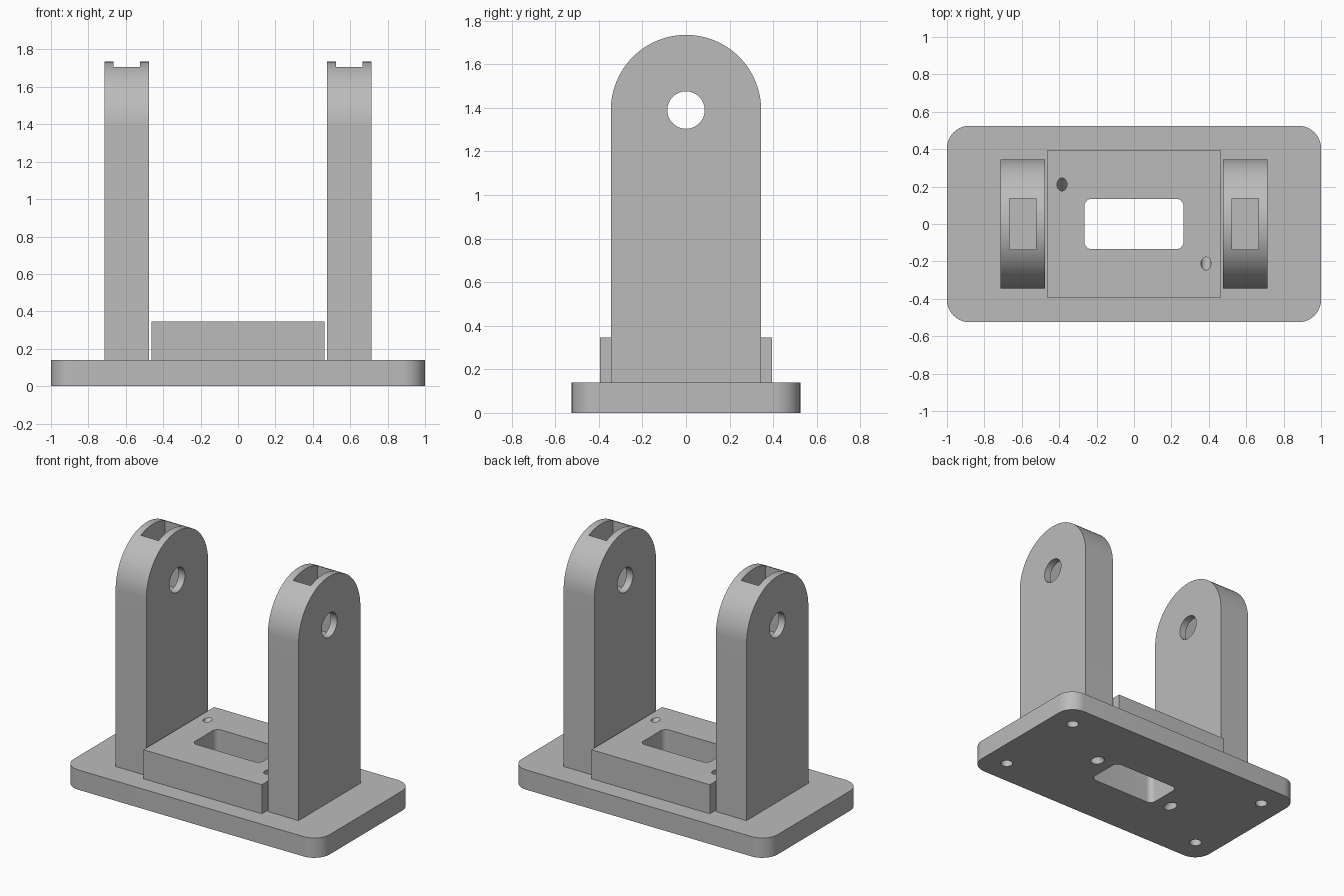
import bpy, bmesh, math
from mathutils import Matrix, Vector

cube = bpy.data.objects.get("Cube")
if cube:
    bpy.data.objects.remove(cube, do_unlink=True)

GREY = (0.5, 0.5, 0.5, 1.0)
grey = bpy.data.materials.new("plain grey")
grey.use_nodes = True
grey.diffuse_color = GREY
grey.node_tree.nodes["Principled BSDF"].inputs["Base Color"].default_value = GREY


def prism(name, outline, depth, matrix=Matrix()):
    """Extrude a closed 2D outline along local z, then place it."""
    bm = bmesh.new()
    face = bm.faces.new([bm.verts.new((x, y, 0)) for x, y in outline])
    out = bmesh.ops.extrude_face_region(bm, geom=[face])
    verts = [v for v in out["geom"] if isinstance(v, bmesh.types.BMVert)]
    bmesh.ops.translate(bm, verts=verts, vec=(0, 0, depth))
    bmesh.ops.recalc_face_normals(bm, faces=bm.faces)
    bm.transform(matrix)
    mesh = bpy.data.meshes.new(name)
    bm.to_mesh(mesh)
    bm.free()
    mesh.materials.append(grey)
    obj = bpy.data.objects.new(name, mesh)
    bpy.context.collection.objects.link(obj)
    return obj


def arc(cx, cy, r, start, end, steps):
    angles = [math.radians(start + (end - start) * i / steps) for i in range(steps + 1)]
    return [(cx + r * math.cos(a), cy + r * math.sin(a)) for a in angles]


def circle(r):
    return arc(0, 0, r, 0, 360, 32)[:-1]


def rectangle(hx, hy, r=0):
    if not r:
        return [(hx, hy), (-hx, hy), (-hx, -hy), (hx, -hy)]
    points = []
    for k, (sx, sy) in enumerate([(1, 1), (-1, 1), (-1, -1), (1, -1)]):
        points += arc(sx * (hx - r), sy * (hy - r), r, 90 * k, 90 * k + 90, 10)
    return points


def lift(x, y, z):
    return Matrix.Translation((x, y, z))


def bore(name, start, end, r):
    """Round cutter running between two points."""
    a, b = Vector(start), Vector(end)
    turn = (b - a).to_track_quat("Z", "Y").to_matrix().to_4x4()
    return prism(name, circle(r), (b - a).length, Matrix.Translation(a) @ turn)


def cut(obj, cutters):
    bpy.context.view_layer.objects.active = obj
    for cutter in cutters:
        cutter.hide_render = True
        mod = obj.modifiers.new("cut", "BOOLEAN")
        mod.operation = "DIFFERENCE"
        mod.solver = "EXACT"
        mod.object = cutter
        bpy.ops.object.modifier_apply(modifier=mod.name)


BASE_TOP, BLOCK_TOP, PIVOT = 0.14, 0.345, 1.39
POST_IN, POST_OUT, POST_R = 0.475, 0.715, 0.345

# Base plate and raised centre block
base = prism("base_plate", rectangle(1.0, 0.525, 0.12), BASE_TOP)
block = prism("centre_block", rectangle(0.4625, 0.395), BLOCK_TOP - BASE_TOP, lift(0, 0, BASE_TOP))

# Window and slanted screw holes through both, wider at the underside
shared = [prism("window_cutter", rectangle(0.265, 0.135, 0.04), 1, lift(0, 0, -0.3))]
wide = []
for s in (-1, 1):
    top, low = Vector((s * 0.385, -s * 0.212, BLOCK_TOP)), Vector((s * 0.385, s * 0.08, 0))
    step = top - low
    shared.append(bore("slanted_cutter", low - step * 0.3, top + step * 0.3, 0.027))
    wide.append(bore("slanted_wide_cutter", low - step * 0.3, low + step * 0.3, 0.04))

# Blind foot holes in the four corners of the underside
feet = [prism("foot_cutter", circle(0.04), 0.2, lift(x, y, -0.1))
        for x in (-0.83, 0.83) for y in (-0.345, 0.345)]
cut(base, shared + wide + feet)
cut(block, shared)

# Round-topped posts with a pivot hole and a pocket open at the top
profile = [(-POST_R, BASE_TOP), (POST_R, BASE_TOP)] + arc(0, PIVOT, POST_R, 0, 180, 48)
upright = Matrix(((0, 0, 1, 0), (1, 0, 0, 0), (0, 1, 0, 0), (0, 0, 0, 1)))
posts, post_cutters = [], []
for name, s in (("left_post", 1), ("right_post", -1)):
    inner = POST_IN if s > 0 else -POST_OUT
    mid = s * (POST_IN + POST_OUT) / 2
    post = prism(name, profile, POST_OUT - POST_IN, lift(inner, 0, 0) @ upright)
    tools = [bore("pivot_cutter", (mid - 0.2, 0, PIVOT), (mid + 0.2, 0, PIVOT), 0.086),
             prism("pocket_cutter", rectangle(0.07, 0.136), 0.6, lift(mid, 0, PIVOT - 0.136))]
    cut(post, tools)
    posts.append(post)
    post_cutters += tools

for cutter in shared + wide + feet + post_cutters:
    bpy.data.objects.remove(cutter, do_unlink=True)

# Smooth the curved walls, keep edges sharp
bpy.ops.object.select_all(action="DESELECT")
for obj in [base, block] + posts:
    obj.select_set(True)
bpy.context.view_layer.objects.active = base
bpy.ops.object.shade_smooth_by_angle(angle=math.radians(30))
